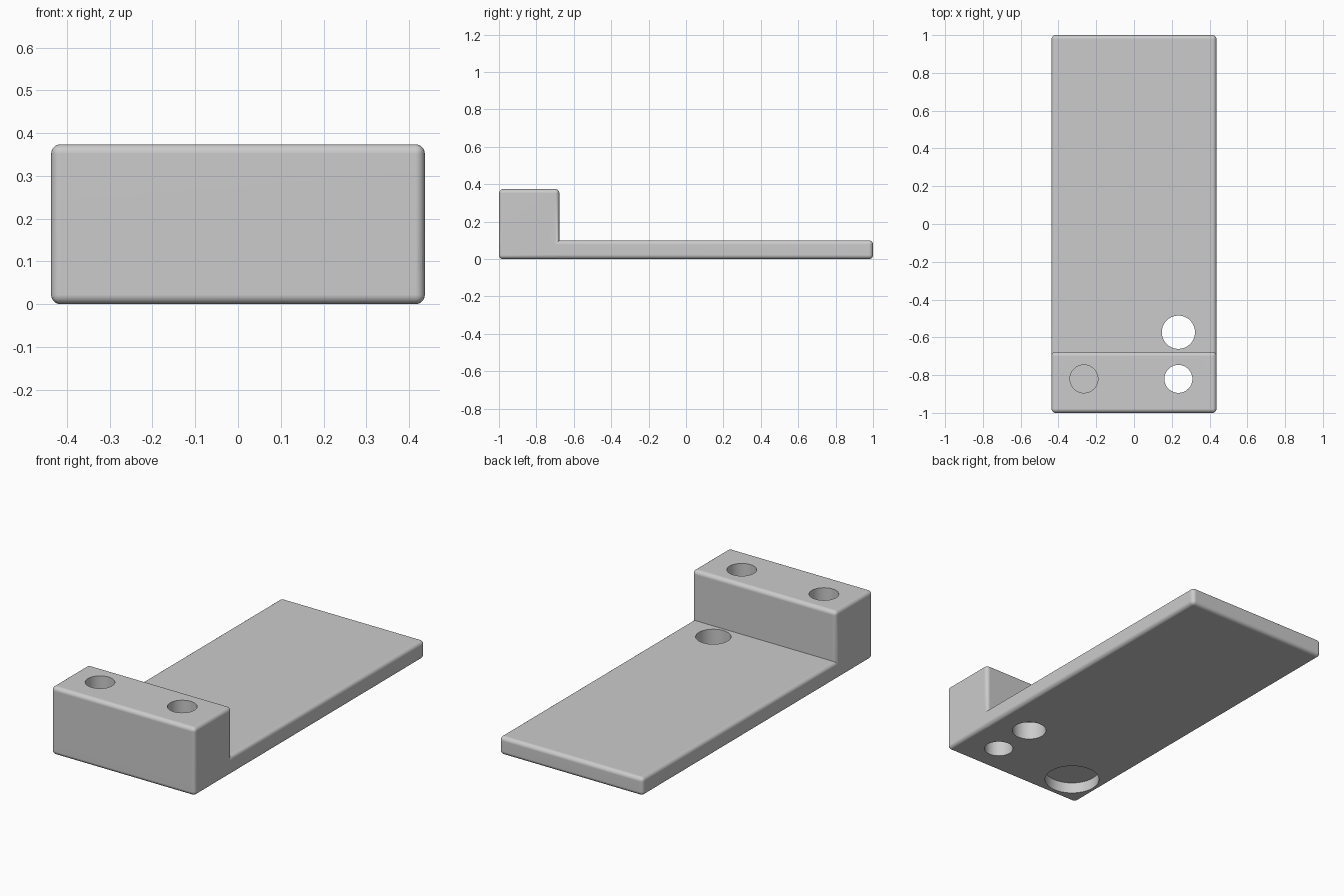
import bpy
import bmesh
import math
from mathutils import Matrix, Vector

HALF_WIDTH = 0.437
ROUND = 0.022

if "Cube" in bpy.data.objects:
    bpy.data.objects.remove(bpy.data.objects["Cube"], do_unlink=True)

grey = bpy.data.materials.new("light_grey")
grey.use_nodes = True
grey.diffuse_color = (0.6, 0.6, 0.6, 1)
grey.node_tree.nodes["Principled BSDF"].inputs["Base Color"].default_value = grey.diffuse_color


def add_object(name, bm):
    mesh = bpy.data.meshes.new(name)
    bmesh.ops.recalc_face_normals(bm, faces=bm.faces)
    bm.to_mesh(mesh)
    bm.free()
    mesh.materials.append(grey)
    obj = bpy.data.objects.new(name, mesh)
    bpy.context.collection.objects.link(obj)
    return obj


def rounded_box(name, y0, y1, height):
    """Full-width box on the ground with every edge rounded."""
    bm = bmesh.new()
    centre = Vector((0, (y0 + y1) / 2, height / 2))
    size = Matrix.Diagonal((2 * HALF_WIDTH, y1 - y0, height, 1))
    bmesh.ops.create_cube(bm, size=1, matrix=Matrix.Translation(centre) @ size)
    bmesh.ops.bevel(bm, geom=bm.edges[:], offset=ROUND, segments=6,
                    profile=0.5, affect='EDGES')
    return add_object(name, bm)


def drill(name, x, y, radius, z0, z1):
    """Upright cylinder used as a cutter."""
    bm = bmesh.new()
    bmesh.ops.create_cone(bm, cap_ends=True, segments=64, radius1=radius,
                          radius2=radius, depth=z1 - z0,
                          matrix=Matrix.Translation((x, y, (z0 + z1) / 2)))
    obj = add_object(name, bm)
    obj.hide_render = True
    return obj


def combine(target, other, operation):
    """Apply a boolean and discard the second object."""
    mod = target.modifiers.new(operation.lower(), 'BOOLEAN')
    mod.operation = operation
    mod.solver = 'EXACT'
    mod.object = other
    bpy.ops.object.select_all(action='DESELECT')
    bpy.context.view_layer.objects.active = target
    target.select_set(True)
    bpy.ops.object.modifier_apply(modifier=mod.name)
    bpy.data.objects.remove(other, do_unlink=True)


# Thin base plate joined to the tall end block
bracket = rounded_box("bracket", -1, -0.677, 0.374)
plate = rounded_box("base_plate", -1, 1, 0.1)
combine(bracket, plate, 'UNION')

# Through holes, then the blind hole above a shallow recess underneath
for hole in (
    ("plate_hole", 0.235, -0.573, 0.088, -0.1, 0.2),
    ("block_hole", 0.235, -0.82, 0.074, -0.1, 0.5),
    ("blind_hole", -0.265, -0.82, 0.074, 0.07, 0.5),
    ("bottom_recess", -0.265, -0.82, 0.141, -0.1, 0.06),
):
    combine(bracket, drill(*hole), 'DIFFERENCE')

# Smooth roundings with crisp hole rims and flat faces
bpy.ops.object.shade_smooth_by_angle(angle=math.radians(35))
weighted = bracket.modifiers.new("flat_face_normals", 'WEIGHTED_NORMAL')
weighted.keep_sharp = True
